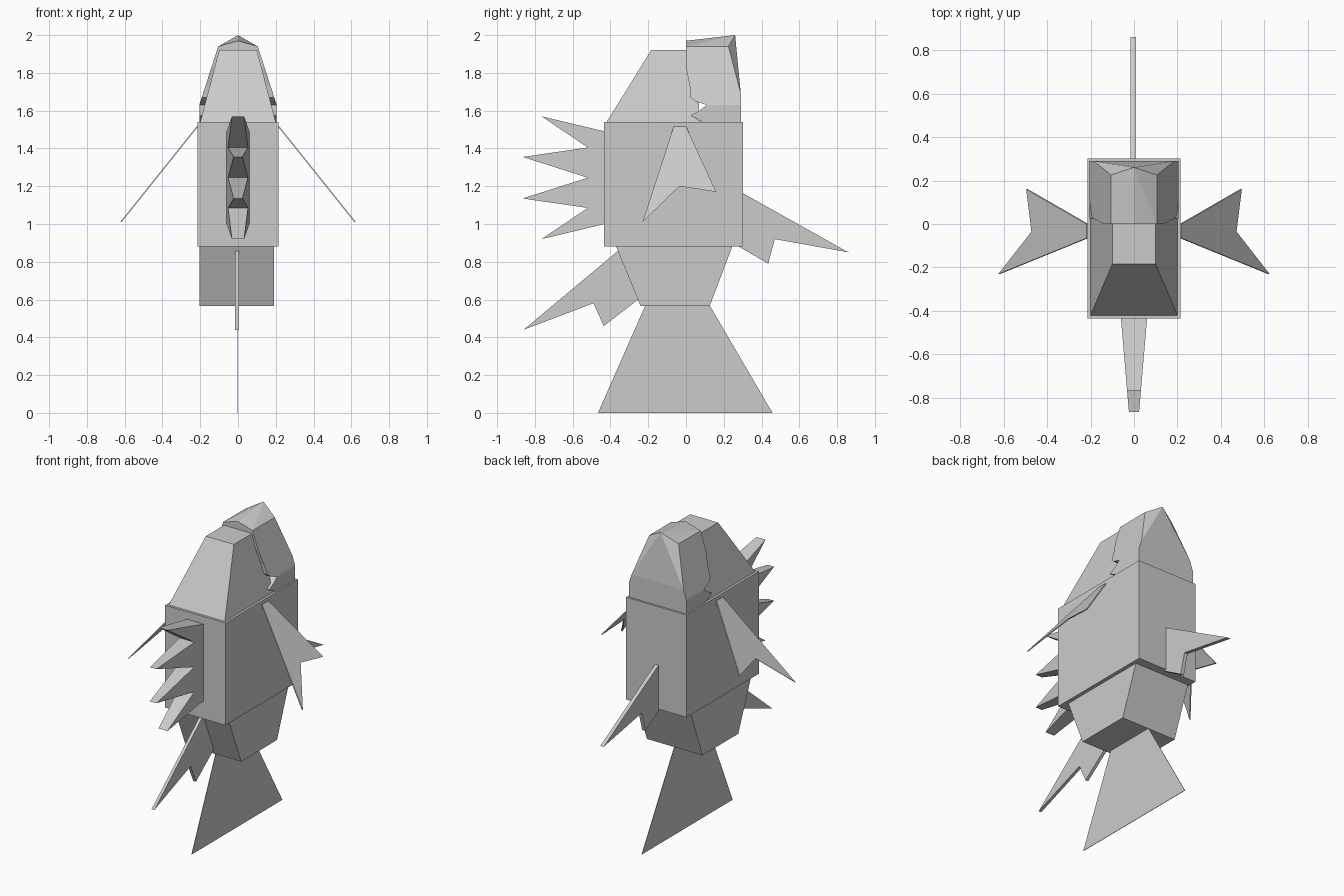
import bpy, bmesh

if "Cube" in bpy.data.objects:
    bpy.data.objects.remove(bpy.data.objects["Cube"], do_unlink=True)

grey = bpy.data.materials.new("plain grey")
grey.use_nodes = True
colour = (0.6, 0.6, 0.6, 1)
grey.diffuse_color = colour
grey.node_tree.nodes["Principled BSDF"].inputs["Base Color"].default_value = colour


def finish(name, bm):
    bmesh.ops.recalc_face_normals(bm, faces=bm.faces)
    mesh = bpy.data.meshes.new(name)
    bm.to_mesh(mesh)
    bm.free()
    mesh.materials.append(grey)
    obj = bpy.data.objects.new(name, mesh)
    bpy.context.collection.objects.link(obj)
    return obj


def prism(name, outline, near, far):
    """Span a side outline of (y, z) between two x positions given as functions."""
    bm = bmesh.new()
    a = [bm.verts.new((near(y, z), y, z)) for y, z in outline]
    b = [bm.verts.new((far(y, z), y, z)) for y, z in outline]
    bm.faces.new(a)
    bm.faces.new(b[::-1])
    for i in range(len(a)):
        j = (i + 1) % len(a)
        bm.faces.new((a[i], b[i], b[j], a[j]))
    return finish(name, bm)


def slab(name, outline, half, centre=0):
    return prism(name, outline, lambda y, z: centre - half, lambda y, z: centre + half)


def tapered(name, outline, width):
    return prism(name, outline, lambda y, z: -width(y, z), width)


# Trunk and the tapering tail root
slab("trunk", [(-.435, .88), (.302, .88), (.302, 1.54), (-.435, 1.54)], .215)
slab("tail_root", [(-.37, .88), (.245, .88), (.125, .565), (-.24, .565)], .198, -.007)

# Thin fins on the centre line
slab("tail_fin", [(-.215, .57), (.125, .57), (.458, 0), (-.466, 0)], .0015, -.005)
slab("rear_fin", [(.28, 1.175), (.86, .85), (.47, .92), (.435, .79), (.28, .88)], .012, -.003)
slab("front_fin", [(-.36, .858), (-.86, .44), (-.49, .58), (-.435, .46), (-.24, .61)], .01, -.005)

# Spiked crest, mirrored about its middle height and narrowing to the tips
middle = 1.245
upper = [(-.43, 1.49), (-.765, 1.57), (-.52, 1.405), (-.865, 1.355)]
lower = [(y, 2 * middle - z) for y, z in reversed(upper)]
tapered("spiked_crest", upper + [(-.52, middle)] + lower,
        lambda y, z: .06 + (y + .435) * .085)

# Slanting side fins
fin = [(-.065, 1.517), (0, 1.517), (.16, 1.17), (-.035, 1.2), (-.23, 1.01)]
for name, side in (("left_fin", 1), ("right_fin", -1)):
    prism(name, fin,
          lambda y, z: side * (.208 + (1.52 - z) * .8),
          lambda y, z: side * (.216 + (1.52 - z) * .8))

# Front half of the head, with the ragged mouth edge
mouth = [(0, 1.83), (.02, 1.73), (.025, 1.67), (.05, 1.65)]
tapered("front_jaw",
        [(-.42, 1.54), (-.185, 1.92), (0, 1.92)] + mouth +
        [(.07, 1.64), (.07, 1.6), (.025, 1.575), (.085, 1.54)],
        lambda y, z: .2 - (z - 1.54) * .263)


# Rear half of the head: upright base, sloping cheeks and ridged crown
def cheek(y, z):
    return .205 - max(z - 1.63, 0) * .323


tapered("rear_jaw_base",
        [(.09, 1.54), (.025, 1.575), (.07, 1.6), (.11, 1.63), (.29, 1.63), (.29, 1.54)], cheek)
tapered("rear_jaw",
        [(0, 1.94)] + mouth + [(.11, 1.63), (.29, 1.63), (.29, 1.69), (.225, 1.94)], cheek)

bm = bmesh.new()
for y, z in ((0, 1.94), (.225, 1.94), (.29, 1.69)):
    for side in (-1, 1):
        bm.verts.new((side * cheek(y, z), y, z))
bm.verts.new((0, 0, 1.97))
bm.verts.new((0, .26, 2))
bmesh.ops.convex_hull(bm, input=bm.verts)
finish("rear_jaw_crown", bm)
